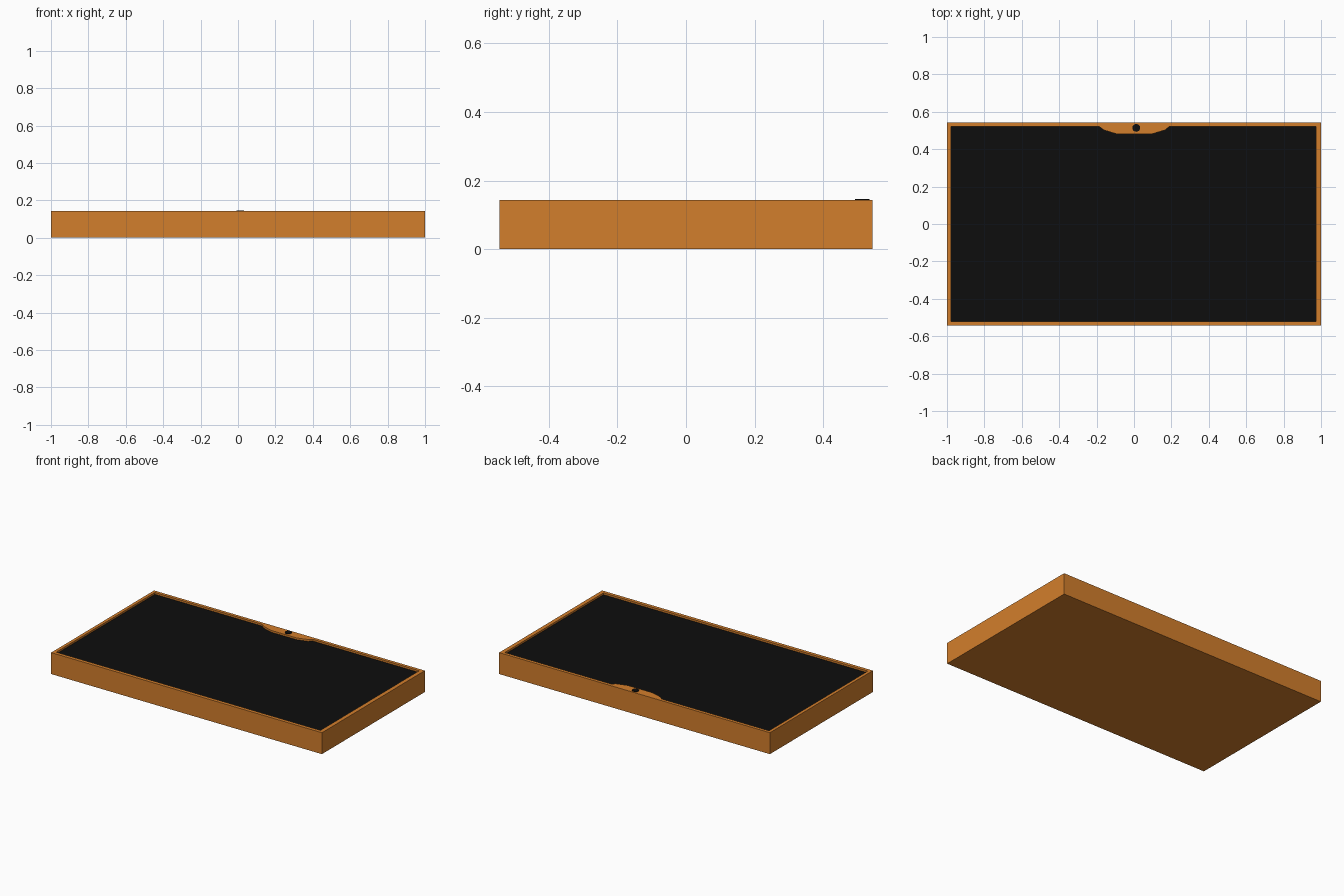
import bpy, bmesh
from mathutils import Vector

if "Cube" in bpy.data.objects:
    bpy.data.objects.remove(bpy.data.objects["Cube"])

HEIGHT, FLOOR = 0.143, 0.131


def material(name, color):
    m = bpy.data.materials.new(name)
    m.diffuse_color = color
    m.use_nodes = True
    m.node_tree.nodes["Principled BSDF"].inputs["Base Color"].default_value = m.diffuse_color
    return m


def add_object(name, bm, mat):
    mesh = bpy.data.meshes.new(name)
    bm.to_mesh(mesh)
    bm.free()
    mesh.materials.append(mat)
    ob = bpy.data.objects.new(name, mesh)
    bpy.context.collection.objects.link(ob)
    return ob


def ring(bm, pts, z):
    return [bm.verts.new((x, y, z)) for x, y in pts]


def walls(bm, lower, upper):
    n = len(lower)
    for i in range(n):
        j = (i + 1) % n
        bm.faces.new((lower[i], lower[j], upper[j], upper[i]))


orange = material("orange_plastic", (0.65, 0.21, 0.025, 1))
black = material("black_glass", (0.004, 0.004, 0.004, 1))

outer = [(-1, -0.543), (1, -0.543), (1, 0.543), (-1, 0.543)]
# Inner opening with the tab at the back edge
inner = [(-0.979, -0.52), (0.973, -0.52), (0.973, 0.522),
         (0.19, 0.522), (0.165, 0.502), (0.095, 0.481),
         (-0.092, 0.481), (-0.16, 0.502), (-0.187, 0.522),
         (-0.979, 0.522)]

# Housing: outer box with a shallow recess in the top
bm = bmesh.new()
bottom, top = ring(bm, outer, 0), ring(bm, outer, HEIGHT)
lip, floor = ring(bm, inner, HEIGHT), ring(bm, inner, FLOOR)
bm.faces.new(bottom[::-1])
walls(bm, bottom, top)
walls(bm, lip, floor)
rim_edges = [bm.edges.get((r[i - 1], r[i])) for r in (top, lip) for i in range(len(r))]
fill = bmesh.ops.triangle_fill(bm, edges=rim_edges, use_beauty=True, normal=Vector((0, 0, 1)))
for f in fill["geom"]:
    if isinstance(f, bmesh.types.BMFace):
        f.normal_update()
        if f.normal.z < 0:
            f.normal_flip()
add_object("housing", bm, orange)

# Screen: dark floor of the recess
bm = bmesh.new()
bm.faces.new(ring(bm, inner, FLOOR))
add_object("screen", bm, black)

# Lens: thin disc on the tab
bm = bmesh.new()
bmesh.ops.create_cone(bm, cap_ends=True, segments=24, radius1=0.021, radius2=0.021, depth=0.006)
bmesh.ops.translate(bm, verts=bm.verts, vec=(0.012, 0.514, 0.144))
add_object("lens", bm, black)
